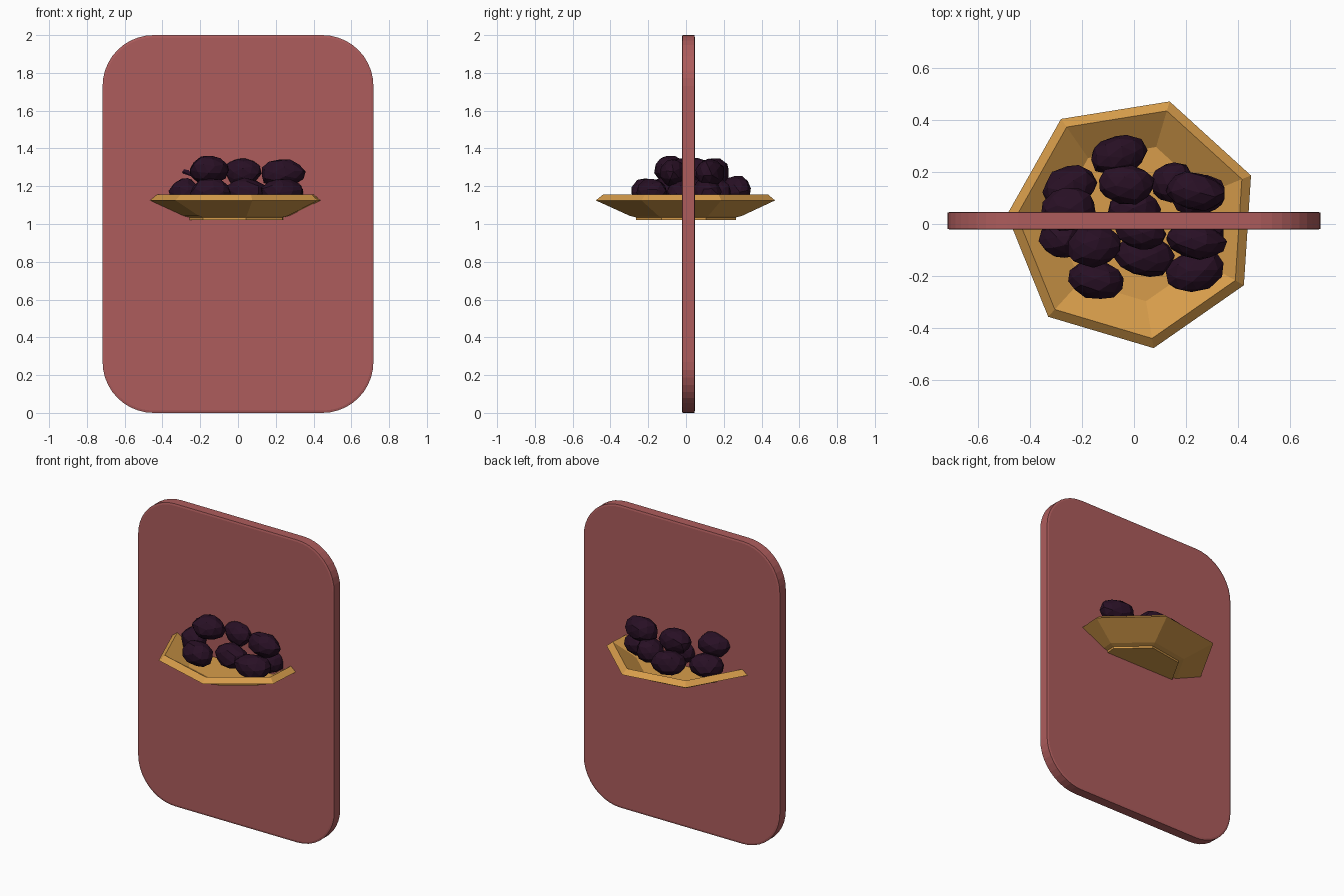
import bpy, bmesh, math, random
from mathutils import Matrix, Vector

if "Cube" in bpy.data.objects:
    bpy.data.objects.remove(bpy.data.objects["Cube"])

random.seed(4)

def material(name, rgb):
    m = bpy.data.materials.new(name)
    m.diffuse_color = (*rgb, 1)
    m.use_nodes = True
    m.node_tree.nodes["Principled BSDF"].inputs["Base Color"].default_value = m.diffuse_color
    return m

red = material("dusty red", (0.42, 0.108, 0.108))
ochre = material("ochre", (0.68, 0.335, 0.07))
plum = material("dark plum", (0.021, 0.005, 0.018))

def make_object(name, bm, mat):
    bmesh.ops.recalc_face_normals(bm, faces=bm.faces)
    mesh = bpy.data.meshes.new(name)
    bm.to_mesh(mesh)
    bm.free()
    mesh.materials.append(mat)
    obj = bpy.data.objects.new(name, mesh)
    bpy.context.collection.objects.link(obj)
    return obj

def loft(bm, rings):
    """Skin a list of closed rings and cap both ends."""
    loops = [[bm.verts.new(p) for p in ring] for ring in rings]
    n = len(loops[0])
    for a, b in zip(loops, loops[1:]):
        for i in range(n):
            j = (i + 1) % n
            bm.faces.new((a[i], a[j], b[j], b[i]))
    bm.faces.new(loops[0])
    bm.faces.new(loops[-1])

# Upright panel with rounded corners and a thin edge bevel
def panel_ring(y, inset):
    pts, rad = [], 0.27
    for k, (sx, sz) in enumerate([(1, 1), (-1, 1), (-1, -1), (1, -1)]):
        for s in range(11):
            a = math.radians(90 * k + 9 * s)
            r = rad - inset
            pts.append((sx * (0.717 - rad) + r * math.cos(a), y,
                        1 + sz * (1 - rad) + r * math.sin(a)))
    return pts

bm = bmesh.new()
loft(bm, [panel_ring(-0.022, 0.012), panel_ring(-0.019, 0),
          panel_ring(0.044, 0), panel_ring(0.047, 0.012)])
panel = make_object("back_panel", bm, red)

# Seven-sided bowl: foot, flared wall, sloped rim, inner wall, floor
profile = [(0.272, 1.022), (0.272, 1.035), (0.305, 1.043), (0.488, 1.125),
           (0.450, 1.155), (0.305, 1.065)]

def bowl_ring(r, z):
    return [(r * math.cos(math.radians(22.0 + 360 / 7 * i)) - 0.002,
             r * math.sin(math.radians(22.0 + 360 / 7 * i)) + 0.004, z)
            for i in range(7)]

bm = bmesh.new()
loft(bm, [bowl_ring(r, z) for r, z in profile])
make_object("bowl", bm, ochre)

# Heaped lumpy fruit: x, y, z, half length, half width, turn in degrees
fruit = [
    # lower layer
    (-0.06, 0.265, 1.18, 0.11, 0.075, 15), (-0.25, 0.14, 1.165, 0.11, 0.08, 20),
    (0.15, 0.16, 1.165, 0.085, 0.08, 40), (0.25, 0.11, 1.165, 0.105, 0.075, 10),
    (-0.28, -0.06, 1.165, 0.085, 0.07, -10), (-0.145, -0.215, 1.165, 0.11, 0.075, -8),
    (0.04, -0.125, 1.165, 0.115, 0.08, -10), (0.235, -0.18, 1.165, 0.115, 0.08, 15),
    (0.26, -0.03, 1.16, 0.09, 0.07, 0), (0.0, 0.05, 1.16, 0.10, 0.08, 0),
    # upper layer
    (-0.155, -0.085, 1.285, 0.105, 0.08, 10), (0.025, -0.03, 1.275, 0.095, 0.07, -10),
    (0.235, -0.065, 1.268, 0.118, 0.07, -8), (-0.03, 0.15, 1.275, 0.11, 0.078, -5),
    (0.235, 0.125, 1.27, 0.115, 0.075, -10), (-0.25, 0.06, 1.275, 0.105, 0.085, 10),
]
for i, (x, y, z, a, b, turn) in enumerate(fruit):
    bm = bmesh.new()
    bmesh.ops.create_icosphere(bm, subdivisions=2, radius=1)
    spin = Matrix.Rotation(random.uniform(0, 6.28), 3, Vector((0.4, 1, 0.7)).normalized())
    for v in bm.verts:
        p = spin @ v.co * random.uniform(0.94, 1.07)
        v.co = (p.x * a, p.y * b, p.z * 0.077)
    bmesh.ops.transform(bm, verts=bm.verts, matrix=Matrix.Translation((x, y, z))
                        @ Matrix.Rotation(math.radians(turn), 4, 'Z'))
    make_object(f"fruit_{i + 1}", bm, plum)
